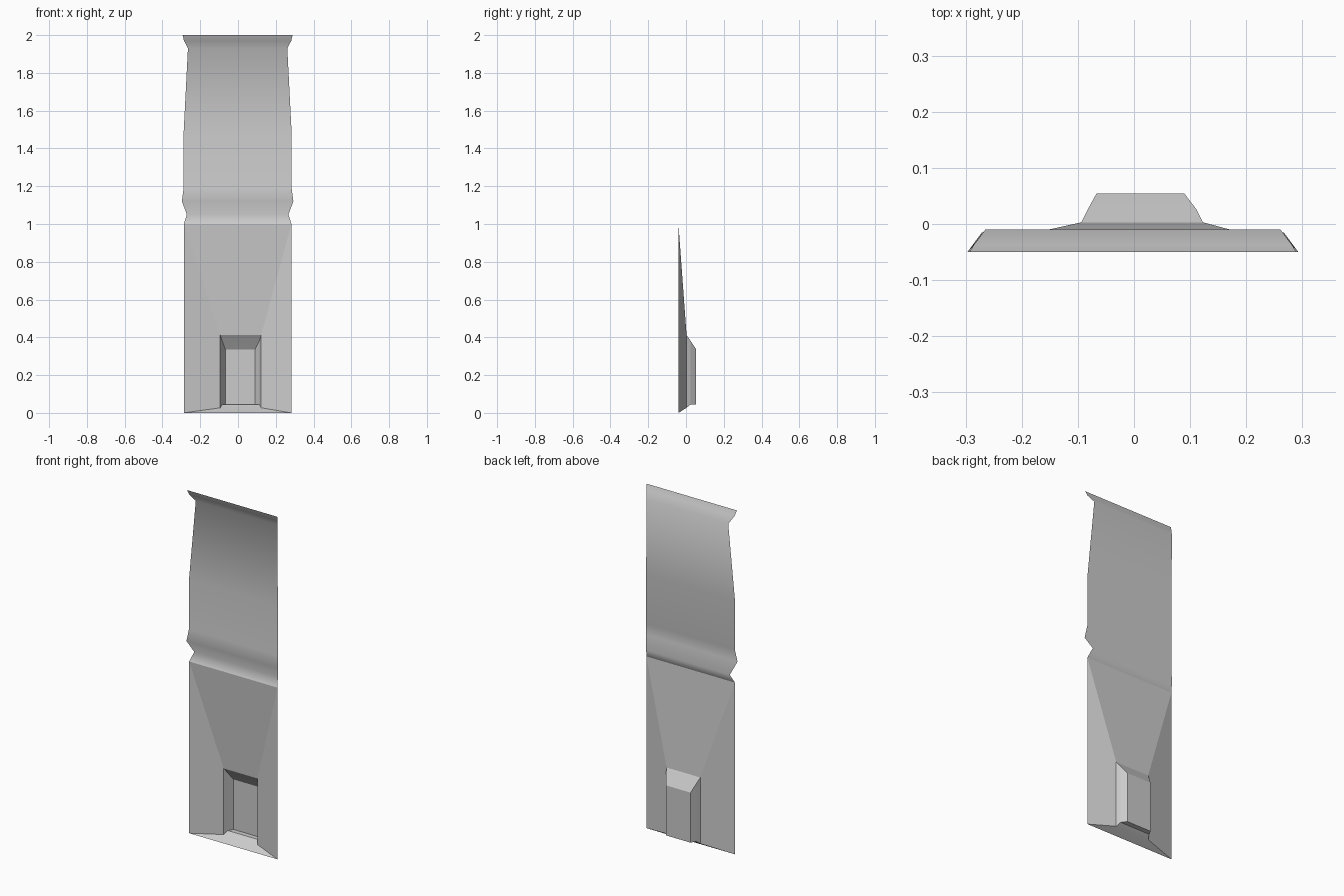
import bpy, bmesh
from math import radians

if "Cube" in bpy.data.objects:
    bpy.data.objects.remove(bpy.data.objects["Cube"])


def make_object(name, bm, angle):
    mesh = bpy.data.meshes.new(name)
    bm.to_mesh(mesh)
    bm.free()
    obj = bpy.data.objects.new(name, mesh)
    bpy.context.collection.objects.link(obj)
    bpy.ops.object.select_all(action='DESELECT')
    bpy.context.view_layer.objects.active = obj
    obj.select_set(True)
    bpy.ops.object.shade_smooth_by_angle(angle=radians(angle))
    return obj


# Upper panel: moulded open sheet, profile rows of (half width, y, z)
profile = [
    (0.285, -0.040, 1.00), (0.269, -0.015, 1.05), (0.295, -0.050, 1.12),
    (0.286, -0.039, 1.19), (0.286, -0.039, 1.48), (0.263, -0.010, 1.93),
    (0.284, -0.038, 1.97), (0.291, -0.050, 2.00),
]
bm = bmesh.new()
rows = [[bm.verts.new((s * w - 0.002, y, z)) for s in (-1, 1)] for w, y, z in profile]
for (l0, r0), (l1, r1) in zip(rows, rows[1:]):
    bm.faces.new((l0, r0, r1, l1))
make_object("upper_panel", bm, 89)

# Lower panel: nested rectangular loops stepping back into the niche
# each loop is (left x, right x, y, bottom z, top z)
loops = [
    (-0.287, 0.283, -0.040, 0.000, 1.000),   # outer border
    (-0.094, 0.123, 0.003, 0.027, 0.412),    # niche mouth
    (-0.083, 0.112, 0.025, 0.045, 0.380),    # niche floor step
    (-0.067, 0.090, 0.054, 0.045, 0.336),    # niche back
]
bm = bmesh.new()
rings = []
for x0, x1, y, z0, z1 in loops:
    rings.append([bm.verts.new((x, y, z)) for x, z in
                  ((x0, z0), (x1, z0), (x1, z1), (x0, z1))])
for outer, inner in zip(rings, rings[1:]):
    for i in range(4):
        j = (i + 1) % 4
        bm.faces.new((outer[i], outer[j], inner[j], inner[i]))
bm.faces.new(rings[-1])
make_object("niche_panel", bm, 10)
